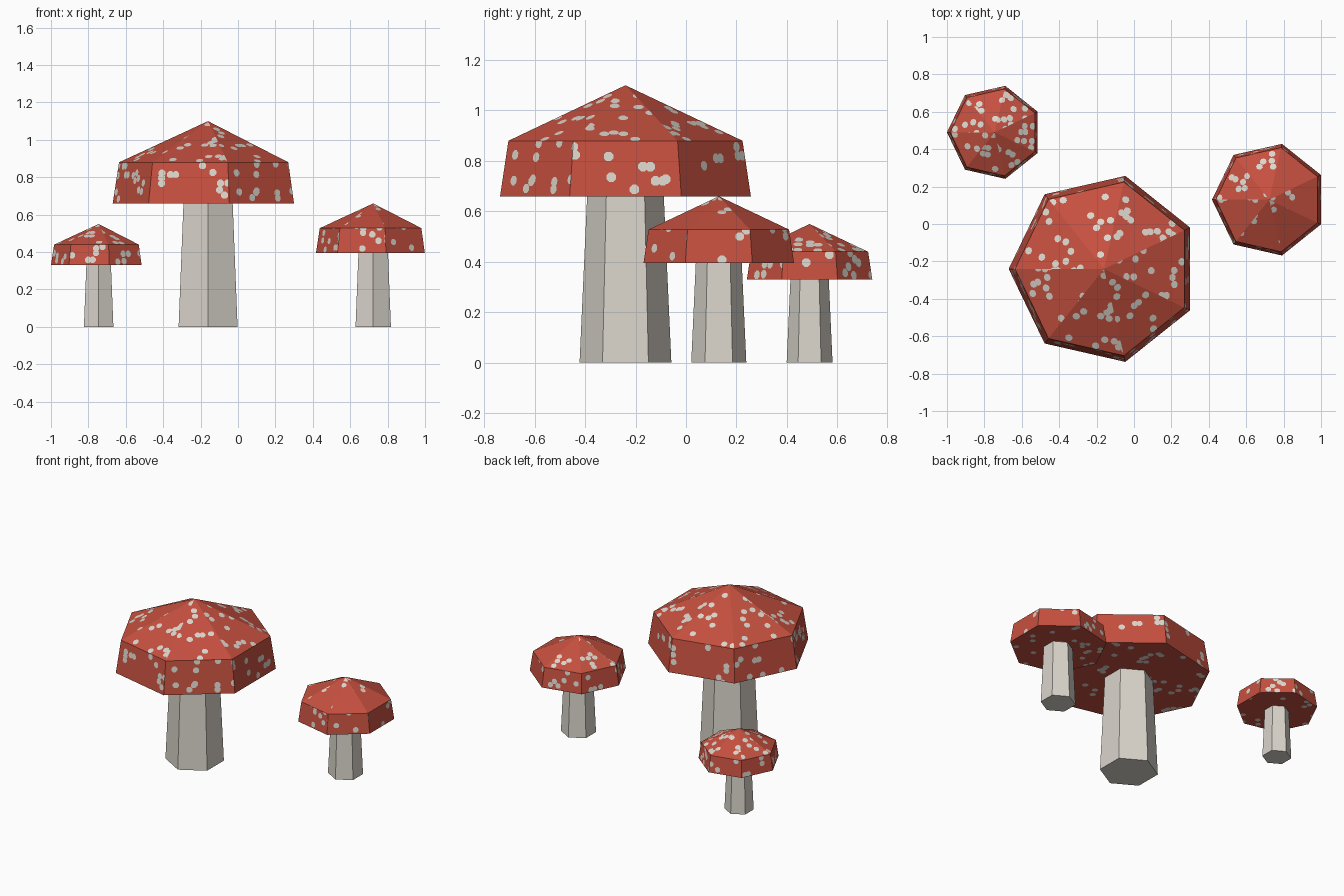
import bpy, bmesh, math, random
from mathutils import Vector
from mathutils.geometry import delaunay_2d_cdt

random.seed(7)
cube = bpy.data.objects.get("Cube")
if cube:
    bpy.data.objects.remove(cube, do_unlink=True)


def make_material(name, rgb):
    mat = bpy.data.materials.new(name)
    mat.use_nodes = True
    color = (*rgb, 1)
    mat.diffuse_color = color
    mat.node_tree.nodes["Principled BSDF"].inputs["Base Color"].default_value = color
    return mat


red = make_material("cap red", (0.56, 0.08, 0.05))
cream = make_material("pale cream", (0.70, 0.665, 0.60))


def ring(center, radius, z, sides, start):
    """Corners of a regular polygon, counter-clockwise."""
    angles = [start + math.tau * i / sides for i in range(sides)]
    return [Vector((center[0] + radius * math.cos(a), center[1] + radius * math.sin(a), z))
            for a in angles]


def finish(bm, name, materials):
    mesh = bpy.data.meshes.new(name)
    bm.to_mesh(mesh)
    bm.free()
    for mat in materials:
        mesh.materials.append(mat)
    obj = bpy.data.objects.new(name, mesh)
    bpy.context.collection.objects.link(obj)
    return obj


def scatter_spots(outline, size, chance):
    """Rounded squares on a loose lattice, some joined to a neighbour."""
    xs, ys = [p.x for p in outline], [p.y for p in outline]
    pitch = size * 2.4
    spots = []
    for i in range(math.ceil((max(xs) - min(xs)) / pitch)):
        for j in range(math.ceil((max(ys) - min(ys)) / pitch)):
            if random.random() > chance:
                continue
            spot = Vector((min(xs) + (i + random.uniform(0.3, 0.7)) * pitch,
                           min(ys) + (j + random.uniform(0.3, 0.7)) * pitch))
            spots.append(spot)
            if random.random() < 0.35:
                step = random.choice([(1, 0), (0, 1), (1, 1), (1, -1)])
                spots.append(spot + Vector(step) * size * 1.5)
    return spots


def spotted_face(bm, corners, size, chance):
    """Add a flat face with the spots cut into it."""
    origin = sum(corners, Vector()) / len(corners)
    u = (corners[1] - corners[0]).normalized()
    n = u.cross(corners[2] - corners[1]).normalized()
    v = n.cross(u)
    points = [Vector(((c - origin).dot(u), (c - origin).dot(v))) for c in corners]
    loops = [list(range(len(points)))]
    for spot in scatter_spots(points[:], size, chance):
        first = len(points)
        for k in range(8):
            a = math.tau * (k + 0.5) / 8
            points.append(spot + Vector((math.cos(a), math.sin(a))) * size * 1.08)
        loops.append(list(range(first, first + 8)))
    out_points, _, triangles, _, _, sources = delaunay_2d_cdt(points, [], loops, 0, 1e-5)
    verts = [bm.verts.new(origin + u * p.x + v * p.y) for p in out_points]
    for triangle, source in zip(triangles, sources):
        if 0 in source:
            face = bm.faces.new([verts[i] for i in triangle])
            face.material_index = 1 if len(source) > 1 else 0
    bmesh.ops.delete(bm, geom=[p for p in verts if not p.link_faces], context='VERTS')


def make_cap(name, center, scale, size, roof_chance):
    bm = bmesh.new()
    sides = 7
    rim = ring(center, 0.51 * scale, 0.66 * scale, sides, math.pi)
    shoulder = ring(center, 0.476 * scale, 0.88 * scale, sides, math.pi)
    apex = Vector((*center, 1.1 * scale))
    for i in range(sides):
        j = (i + 1) % sides
        spotted_face(bm, [rim[i], rim[j], shoulder[j], shoulder[i]], size, 0.19)
        spotted_face(bm, [shoulder[i], shoulder[j], apex], size, roof_chance)
    spotted_face(bm, rim[::-1], size, 0.14)
    bmesh.ops.remove_doubles(bm, verts=bm.verts, dist=1e-5)
    finish(bm, name, [red, cream])


def make_stem(name, center, scale):
    bm = bmesh.new()
    sides = 6
    low = [bm.verts.new(p) for p in ring(center, 0.182 * scale, 0, sides, math.pi / 2)]
    high = [bm.verts.new(p) for p in ring(center, 0.152 * scale, 0.66 * scale, sides, math.pi / 2)]
    for i in range(sides):
        j = (i + 1) % sides
        bm.faces.new([low[i], low[j], high[j], high[i]])
    bm.faces.new(low[::-1])
    bm.faces.new(high)
    finish(bm, name, [cream])


# Three toadstools: name, position, scale, spot size, roof spot chance
for label, center, scale, size, chance in [
    ("large", (-0.16, -0.24), 1.0, 0.019, 0.17),
    ("medium", (0.723, 0.13), 0.6, 0.017, 0.13),
    ("small", (-0.745, 0.49), 0.5, 0.017, 0.22),
]:
    make_stem(label + "_mushroom_stem", center, scale)
    make_cap(label + "_mushroom_cap", center, scale, size, chance)
